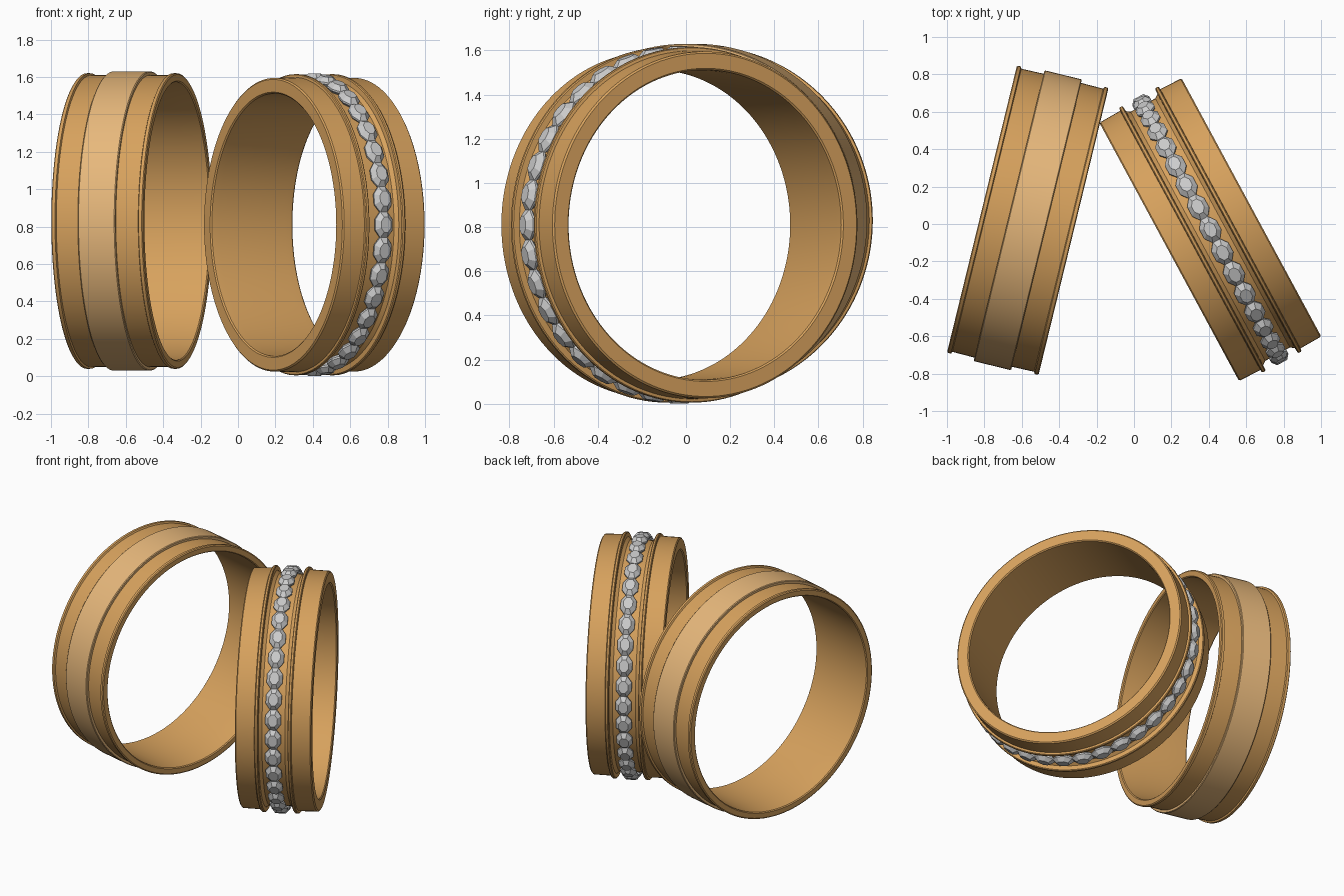
import bpy, bmesh
from math import pi, sin, cos, radians
from mathutils import Matrix, Vector

if "Cube" in bpy.data.objects:
    bpy.data.objects.remove(bpy.data.objects["Cube"])


def material(name, rgb):
    m = bpy.data.materials.new(name)
    m.diffuse_color = (*rgb, 1)
    m.use_nodes = True
    m.node_tree.nodes["Principled BSDF"].inputs["Base Color"].default_value = m.diffuse_color
    return m


gold = material("gold", (0.68, 0.36, 0.11))
light_gold = material("light_gold", (0.80, 0.48, 0.20))


def finish(name, bm, place, mat=None, smooth=True):
    bmesh.ops.recalc_face_normals(bm, faces=bm.faces[:])
    me = bpy.data.meshes.new(name)
    bm.to_mesh(me)
    bm.free()
    ob = bpy.data.objects.new(name, me)
    bpy.context.collection.objects.link(ob)
    ob.matrix_world = place
    if mat:
        me.materials.append(mat)
    if smooth:
        bpy.ops.object.select_all(action='DESELECT')
        ob.select_set(True)
        bpy.context.view_layer.objects.active = ob
        bpy.ops.object.shade_smooth_by_angle(angle=radians(25))
    return ob


def band(name, half, place, mat, n=144):
    """Spin a half profile (axial, radius), mirrored about the middle, around local X."""
    profile = [(-a, r) for a, r in half] + [(a, r) for a, r in reversed(half)]
    bm = bmesh.new()
    rows = []
    for i in range(n):
        t = 2 * pi * i / n
        rows.append([bm.verts.new((a, r * cos(t), r * sin(t))) for a, r in profile])
    k = len(profile)
    for i in range(n):
        p, q = rows[i], rows[(i + 1) % n]
        for j in range(k):
            bm.faces.new((p[j], p[(j + 1) % k], q[(j + 1) % k], q[j]))
    return finish(name, bm, place, mat)


def placed(x, y, z, deg):
    return Matrix.Translation((x, y, z)) @ Matrix.Rotation(radians(deg), 4, 'Z')


# Plain ring: thin body with raised rims and a wide raised centre strip
plain = placed(-0.568, 0.02, 0.83, -13.7)
band("plain_ring_body",
     [(0.10, 0.738), (0.18, 0.740), (0.246, 0.743), (0.252, 0.749), (0.252, 0.783),
      (0.247, 0.790), (0.230, 0.790), (0.225, 0.779), (0.10, 0.781)], plain, gold)
band("plain_ring_centre_strip",
     [(0.103, 0.76), (0.103, 0.796), (0.098, 0.800)], plain, light_gold)

# Stone-set ring: thick body with two ridges either side of a channel
stone = placed(0.408, -0.03, 0.81, 28.4)
band("stone_ring_body",
     [(0.20, 0.700), (0.243, 0.702), (0.250, 0.709), (0.250, 0.777), (0.243, 0.785),
      (0.122, 0.788), (0.120, 0.801), (0.115, 0.805), (0.103, 0.805), (0.098, 0.800),
      (0.096, 0.772), (0.075, 0.757)], stone, gold)

# Faceted oval stones all the way round the channel
bm = bmesh.new()
COUNT, SIDES = 36, 8
for g in range(COUNT):
    spin = Matrix.Rotation(2 * pi * g / COUNT, 4, 'X')
    loops = []
    # (radius from ring axis, size factor): pavilion, girdle, crown, table
    for r, s in [(0.735, 0.35), (0.772, 1.0), (0.782, 1.0), (0.808, 0.58)]:
        loop = []
        for i in range(SIDES):
            t = 2 * pi * (i + 0.5) / SIDES
            loop.append(bm.verts.new(spin @ Vector((0.056 * s * cos(t), 0.075 * s * sin(t), r))))
        loops.append(loop)
    for lo, hi in zip(loops, loops[1:]):
        for i in range(SIDES):
            j = (i + 1) % SIDES
            bm.faces.new((lo[i], lo[j], hi[j], hi[i]))
    bm.faces.new(loops[0])
    bm.faces.new(loops[-1])
finish("stones", bm, stone, smooth=False)
